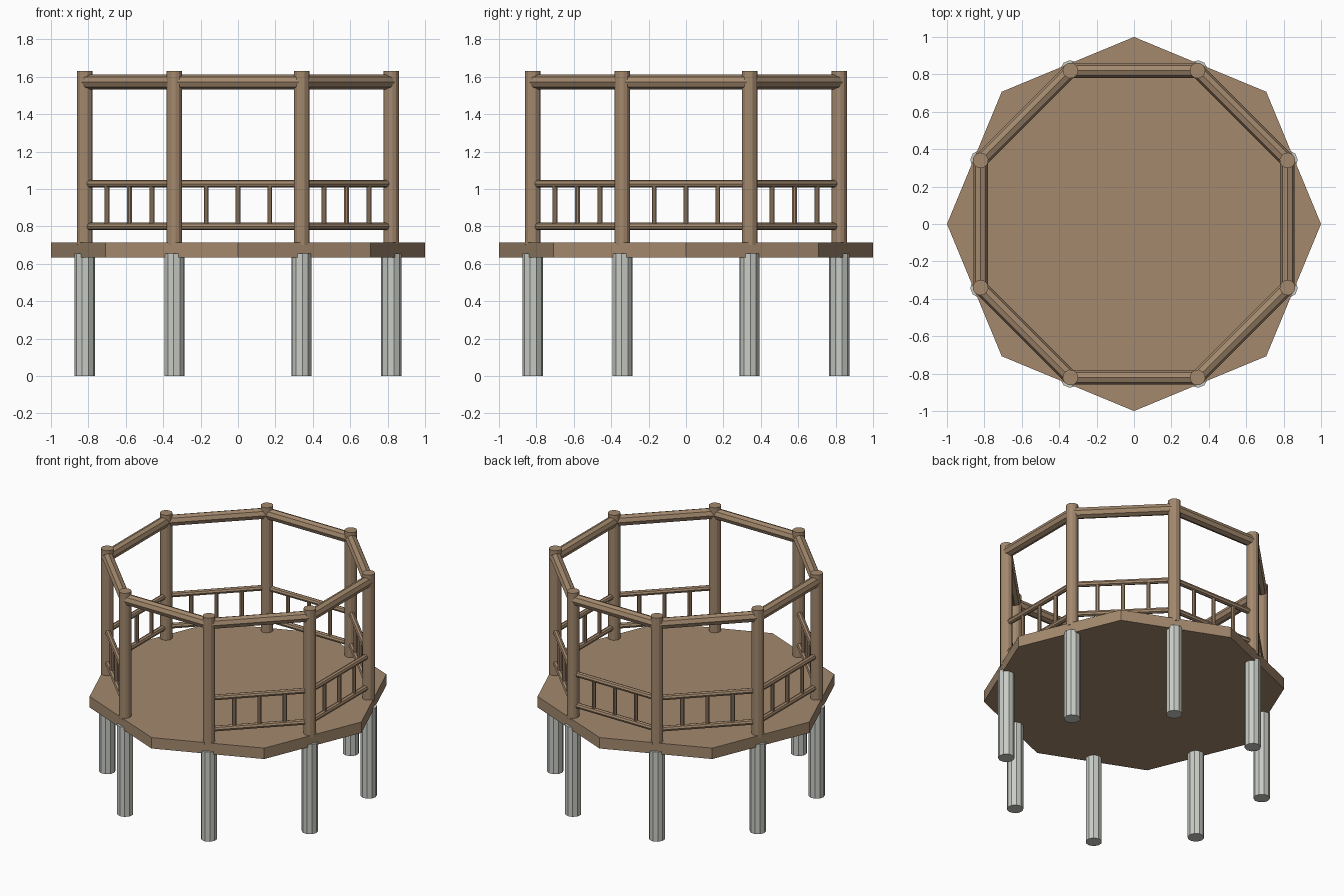
import bpy
import math
from mathutils import Vector

if "Cube" in bpy.data.objects:
    bpy.data.objects.remove(bpy.data.objects["Cube"])


def material(name, rgb):
    m = bpy.data.materials.new(name)
    m.diffuse_color = (*rgb, 1.0)
    m.use_nodes = True
    m.node_tree.nodes["Principled BSDF"].inputs["Base Color"].default_value = m.diffuse_color
    return m


WOOD = material("brown wood", (0.37, 0.25, 0.155))
STONE = material("pale grey", (0.58, 0.60, 0.56))


def rod(name, a, b, radius, sides, mat, turn=0.0):
    """Prism with the given number of sides from point a to point b."""
    a, b = Vector(a), Vector(b)
    d = b - a
    bpy.ops.mesh.primitive_cylinder_add(vertices=sides, radius=radius, depth=d.length)
    ob = bpy.context.object
    ob.name = name
    ob.location = (a + b) / 2
    ob.rotation_mode = 'QUATERNION'
    if abs(d.normalized().z) > 0.99:
        ob.rotation_quaternion = (math.cos(turn / 2), 0, 0, math.sin(turn / 2))
    else:
        ob.rotation_quaternion = d.to_track_quat('Z', 'Y')
    ob.data.materials.append(mat)
    return ob


RING = 0.888            # distance of the posts from the centre
FRONT_SIDE = 0          # the side left open as the entrance


def corner(i, z):
    ang = math.radians(-112.5 + 45 * i)
    return Vector((RING * math.cos(ang), RING * math.sin(ang), z))


# Octagonal floor with its points between the posts
rod("deck", (0, 0, 0.635), (0, 0, 0.715), 1.0, 8, WOOD)

for i in range(8):
    turn = math.radians(-112.5 + 45 * i)
    # Supports under the floor and posts above it
    rod("support_leg", corner(i, 0), corner(i, 0.655), 0.055, 10, STONE, turn)
    rod("post", corner(i, 0.70), corner(i, 1.63), 0.042, 12, WOOD, turn)

    # Thick beam joining the post tops
    rod("top_beam", corner(i, 1.572), corner(i + 1, 1.572), 0.039, 8, WOOD)

    # Railing with three balusters
    if i == FRONT_SIDE:
        continue
    for name, z in (("upper_rail", 1.028), ("lower_rail", 0.80)):
        rod(name, corner(i, z), corner(i + 1, z), 0.02, 8, WOOD)
    for t in (0.25, 0.5, 0.75):
        rod("baluster", corner(i, 0.80).lerp(corner(i + 1, 0.80), t),
            corner(i, 1.028).lerp(corner(i + 1, 1.028), t), 0.014, 8, WOOD, turn)
